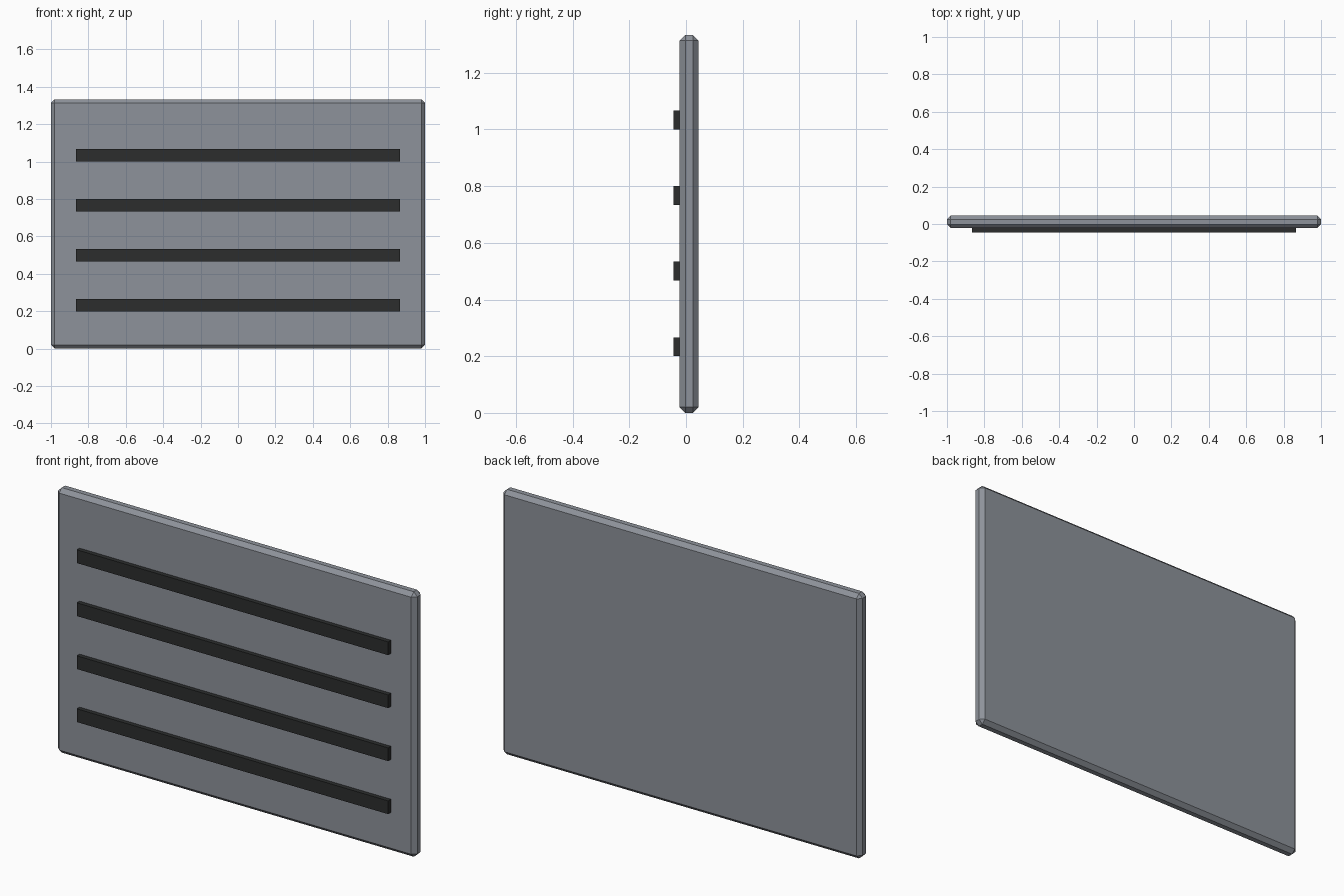
import bpy

if "Cube" in bpy.data.objects:
    bpy.data.objects.remove(bpy.data.objects["Cube"])


def material(name, rgb):
    m = bpy.data.materials.new(name)
    m.diffuse_color = (*rgb, 1.0)
    m.use_nodes = True
    m.node_tree.nodes["Principled BSDF"].inputs["Base Color"].default_value = m.diffuse_color
    return m


def box(name, lo, hi, mat):
    size = [b - a for a, b in zip(lo, hi)]
    centre = [(a + b) / 2 for a, b in zip(lo, hi)]
    bpy.ops.mesh.primitive_cube_add(size=1, location=centre)
    ob = bpy.context.object
    ob.name = name
    ob.scale = size
    bpy.ops.object.transform_apply(location=False, rotation=False, scale=True)
    ob.data.materials.append(mat)
    return ob


grey = material("panel grey", (0.27, 0.29, 0.325))
dark = material("slat dark grey", (0.025, 0.027, 0.027))

# Chamfered back panel
panel = box("panel", (-1, -0.0222, 0), (1, 0.0444, 1.3333), grey)
bevel = panel.modifiers.new("chamfer", 'BEVEL')
bevel.width = 0.02
bevel.segments = 1

# Four horizontal slats on the front, slightly sunk into the panel
for i in range(4):
    z = 0.2333 + i * 0.2667
    box(f"slat_{i + 1}", (-0.8667, -0.0444, z - 0.0333),
        (0.8667, -0.0122, z + 0.0333), dark)
